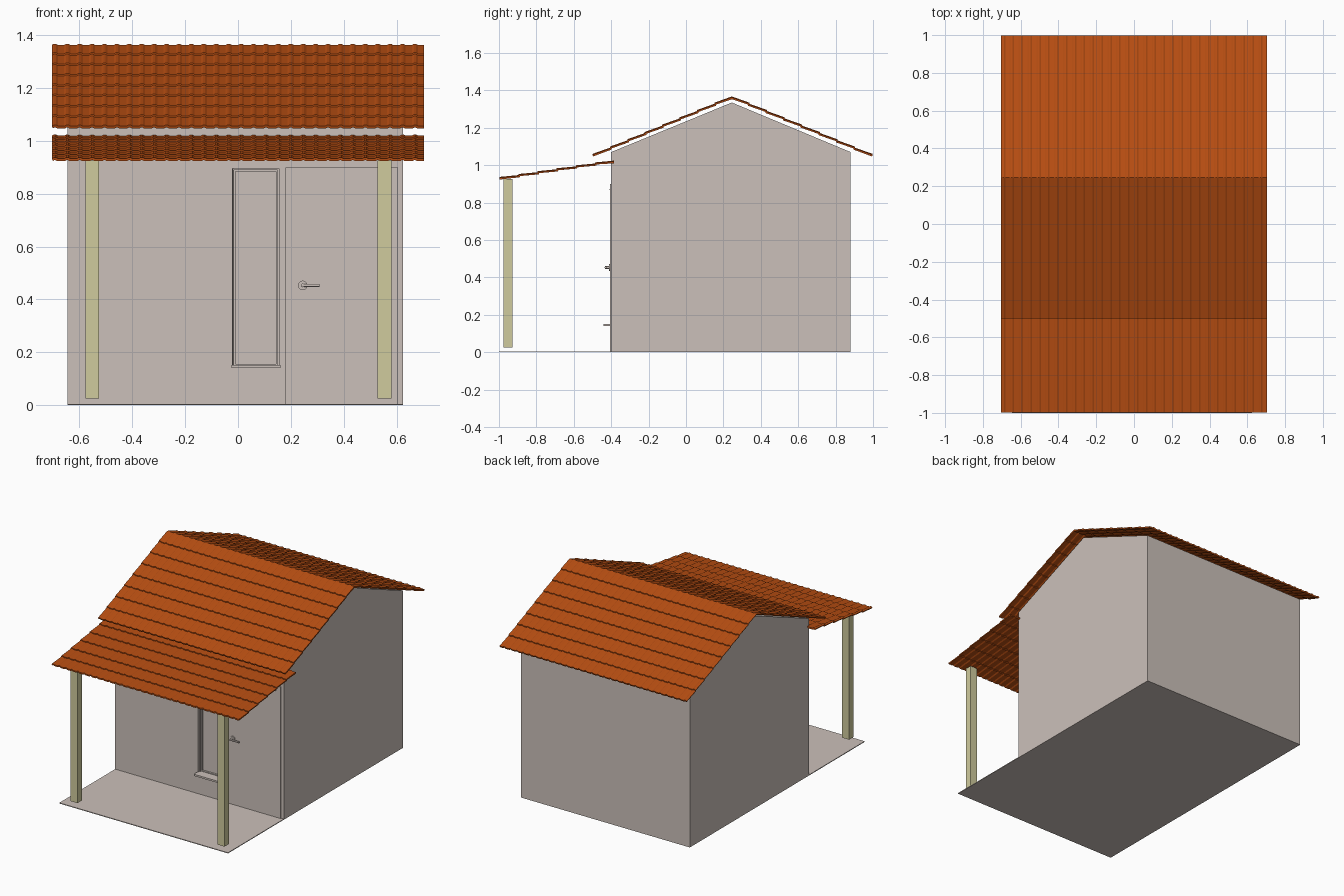
import bpy, bmesh, math
from mathutils import Vector

cube = bpy.data.objects.get("Cube")
if cube:
    bpy.data.objects.remove(cube, do_unlink=True)


def material(name, rgb):
    mat = bpy.data.materials.new(name)
    mat.use_nodes = True
    mat.diffuse_color = (*rgb, 1)
    mat.node_tree.nodes["Principled BSDF"].inputs["Base Color"].default_value = (*rgb, 1)
    return mat


PLASTER = material("warm grey plaster", (0.60, 0.53, 0.49))
TILE = material("terracotta orange", (0.47, 0.075, 0.006))
TIMBER = material("pale yellow timber", (0.63, 0.60, 0.34))


def finish(name, bm, mat):
    mesh = bpy.data.meshes.new(name)
    bm.to_mesh(mesh)
    bm.free()
    mesh.materials.append(mat)
    obj = bpy.data.objects.new(name, mesh)
    bpy.context.collection.objects.link(obj)
    return obj


def box(name, low, high, mat):
    bm = bmesh.new()
    bmesh.ops.create_cube(bm, size=1)
    low, high = Vector(low), Vector(high)
    for v in bm.verts:
        v.co = (low + high) / 2 + v.co * (high - low)
    return finish(name, bm, mat)


# House body: gabled profile extruded across the width
LEFT, RIGHT, FRONT, BACK, RIDGE = 0.625, -0.645, -0.40, 0.88, 0.245
bm = bmesh.new()
profile = [(FRONT, 0), (BACK, 0), (BACK, 1.07), (RIDGE, 1.335), (FRONT, 1.07)]
gable = bm.faces.new([bm.verts.new((RIGHT, y, z)) for y, z in profile])
side = bmesh.ops.extrude_face_region(bm, geom=[gable])
for v in side["geom"]:
    if isinstance(v, bmesh.types.BMVert):
        v.co.x = LEFT
bmesh.ops.recalc_face_normals(bm, faces=bm.faces)

# Window: outline cut into the front wall, then stepped inwards
cuts = [((-0.025, 0, 0), (1, 0, 0)), ((0.16, 0, 0), (1, 0, 0)),
        ((0, 0, 0.14), (0, 0, 1)), ((0, 0, 0.90), (0, 0, 1))]
for point, normal in cuts:
    bmesh.ops.bisect_plane(bm, geom=bm.verts[:] + bm.edges[:] + bm.faces[:],
                           plane_co=point, plane_no=normal)
target = Vector((0.067, FRONT, 0.52))
pane = min(bm.faces, key=lambda f: (f.calc_center_median() - target).length)
for step in range(3):
    bmesh.ops.inset_region(bm, faces=[pane], thickness=0.007, depth=0)
    bmesh.ops.inset_region(bm, faces=[pane], thickness=0.0005, depth=-0.012)
finish("house_body", bm, PLASTER)
box("window_sill", (-0.025, -0.44, 0.14), (0.16, -0.39, 0.152), PLASTER)

# Porch floor and posts
box("porch_floor", (RIGHT, -1.0, 0), (LEFT, -0.38, 0.005), PLASTER)
for name, x in (("right_post", -0.552), ("left_post", 0.555)):
    box(name, (x - 0.026, -0.975, 0.025), (x + 0.026, -0.928, 0.925), TIMBER)

# Door with a thin top rail
box("door", (0.18, -0.406, 0.005), (0.605, -0.39, 0.90), PLASTER)
box("door_rail", (0.215, -0.409, 0.866), (0.57, -0.40, 0.872), PLASTER)


# Door handle: round rose, spindle and lever
def rod(name, start, end, radius):
    start, end = Vector(start), Vector(end)
    bm = bmesh.new()
    bmesh.ops.create_cone(bm, cap_ends=True, segments=20, radius1=radius,
                          radius2=radius, depth=(end - start).length)
    turn = (end - start).to_track_quat("Z", "Y")
    for v in bm.verts:
        v.co = turn @ v.co + (start + end) / 2
    return finish(name, bm, PLASTER)


rod("handle_rose", (0.245, -0.40, 0.453), (0.245, -0.412, 0.453), 0.018)
rod("handle_spindle", (0.245, -0.41, 0.453), (0.245, -0.434, 0.453), 0.007)
rod("handle_lever", (0.24, -0.429, 0.453), (0.308, -0.429, 0.453), 0.006)


# Tiled roof slope: overlapping rows of rolled tiles
def tiled_slope(name, low, high, rows, columns=30, samples=6):
    half, lift, roll = 0.705, 0.006, 0.005
    low, high = Vector((0, *low)), Vector((0, *high))
    bm = bmesh.new()
    lines = []
    for row in range(rows):
        for t, raised in ((row / rows, lift), ((row + 1) / rows, 0)):
            base = low.lerp(high, t)
            line = []
            for i in range(columns * samples + 1):
                wave = max(0, math.sin(2 * math.pi * i / samples))
                x = half * (2 * i / (columns * samples) - 1)
                line.append(bm.verts.new((x, base.y, base.z + raised + roll * wave)))
            lines.append(line)
    for a, b in zip(lines, lines[1:]):
        for i in range(len(a) - 1):
            quad = [a[i], a[i + 1], b[i + 1], b[i]]
            bm.faces.new(quad if high.y > low.y else quad[::-1])
    obj = finish(name, bm, TILE)
    solid = obj.modifiers.new("thickness", "SOLIDIFY")
    solid.thickness = 0.01
    solid.offset = -1


tiled_slope("front_roof", (-0.5, 1.05), (RIDGE, 1.363), 8)
tiled_slope("back_roof", (0.998, 1.05), (RIDGE, 1.363), 8)
tiled_slope("porch_roof", (-0.998, 0.927), (-0.385, 1.02), 6)
